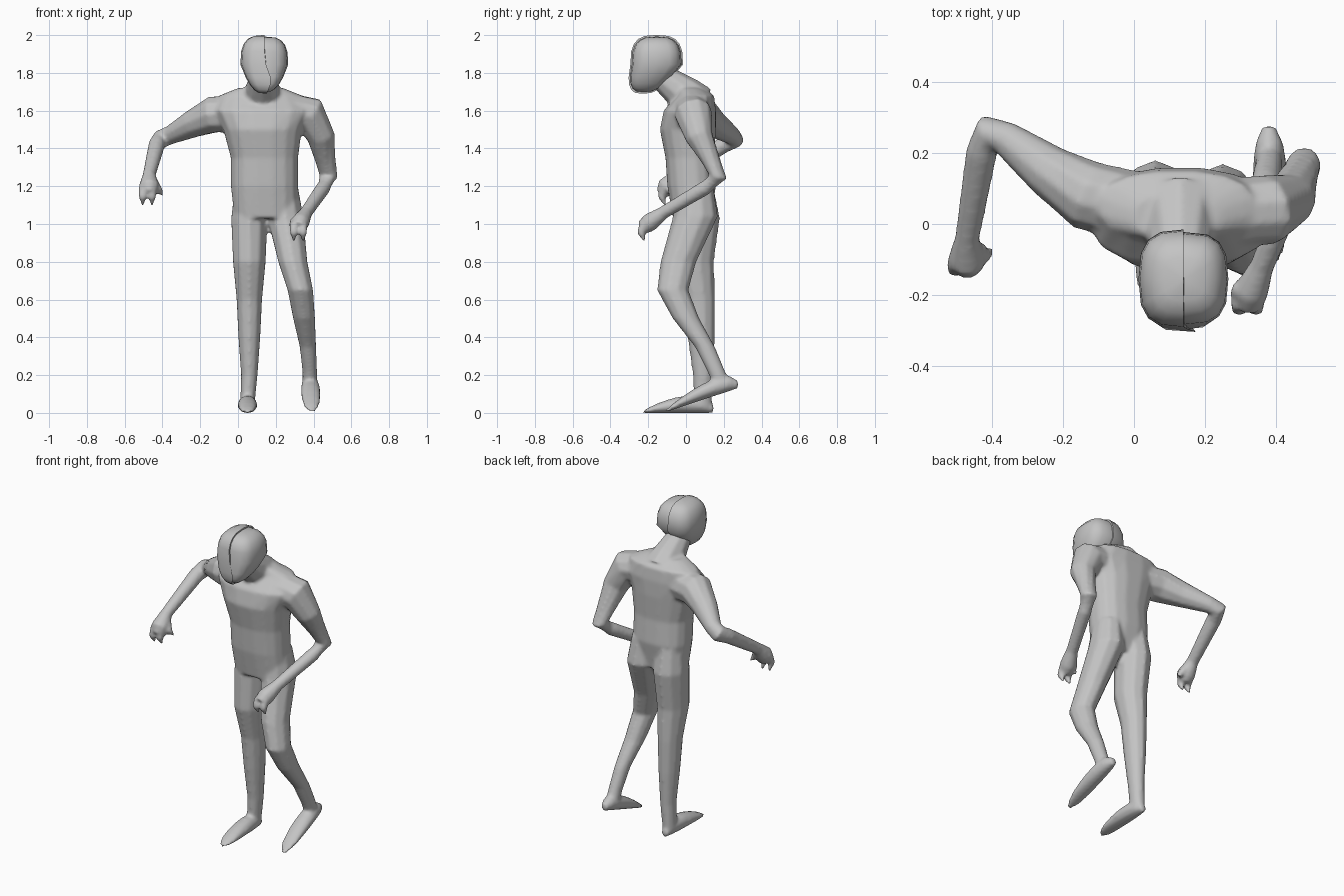
import bpy, bmesh
from math import sin, cos, pi, exp, copysign, radians
from mathutils import Vector

cube = bpy.data.objects.get("Cube")
if cube:
    bpy.data.objects.remove(cube, do_unlink=True)

# One plain grey for the whole figure
shade = 0.55
colour = (shade, shade, shade, 1)
grey = bpy.data.materials.new("plain_grey")
grey.use_nodes = True
grey.diffuse_color = colour
grey.node_tree.nodes["Principled BSDF"].inputs["Base Color"].default_value = colour

X, Y, Z = Vector((1, 0, 0)), Vector((0, 1, 0)), Vector((0, 0, 1))
body = bmesh.new()


def finish(name, bm):
    """Turn a bmesh into a smooth-shaded object."""
    bmesh.ops.recalc_face_normals(bm, faces=bm.faces)
    mesh = bpy.data.meshes.new(name)
    bm.to_mesh(mesh)
    bm.free()
    mesh.materials.append(grey)
    part = bpy.data.objects.new(name, mesh)
    bpy.context.collection.objects.link(part)
    bpy.ops.object.select_all(action="DESELECT")
    part.select_set(True)
    bpy.context.view_layer.objects.active = part
    bpy.ops.object.shade_smooth_by_angle(angle=radians(50))
    return part


def squared(value, power):
    """Push a rounded coordinate towards a box."""
    return copysign(abs(value) ** power, value)


def loft(rings, sides=10, power=1):
    """Add to the body a skin over rings (centre, side vector, up vector)."""
    loops = []
    for centre, side, up in rings:
        loop = []
        for k in range(sides):
            angle = 2 * pi * (k + 0.5) / sides
            offset = side * squared(cos(angle), power) + up * squared(sin(angle), power)
            loop.append(body.verts.new(centre + offset))
        loops.append(loop)
    for low, high in zip(loops, loops[1:]):
        for k in range(sides):
            n = (k + 1) % sides
            body.faces.new((low[k], low[n], high[n], high[k]))
    body.faces.new(loops[0])
    body.faces.new(loops[-1])


def tube(points, reference, sides=10):
    """Round limb through (x, y, z, radius), rings square to the path."""
    centres = [Vector(p[:3]) for p in points]
    rings = []
    for i, centre in enumerate(centres):
        ahead = centres[min(i + 1, len(centres) - 1)] - centre
        behind = centre - centres[max(i - 1, 0)]
        along = (ahead.normalized() + behind.normalized()).normalized()
        side = (reference - along * reference.dot(along)).normalized()
        radius = points[i][3]
        rings.append((centre, side * radius, along.cross(side) * radius))
    loft(rings, sides)


def leg(points):
    """Leg through (x, y, z, radius) with level rings, deeper than wide."""
    loft([(Vector((x, y, z)), X * r, Y * r * 1.2) for x, y, z, r in points])


def foot(heel, toe):
    """Foot on a sole line, thinning from heel to toe."""
    heel, toe = Vector(heel), Vector(toe)
    steps = 8
    rings = []
    for i in range(steps + 1):
        t = 0.01 + 0.98 * i / steps
        roundness = sin(pi * t) ** 0.3
        height = 0.06 * (1 - t) ** 0.5 * roundness
        centre = heel.lerp(toe, t) + Z * height
        rings.append((centre, X * 0.053 * roundness, Z * height))
    loft(rings)


def digit(base, tip):
    """Curled, pointed finger, bulging forward in the middle."""
    middle = (base + tip) / 2 - Y * 0.02
    tube([(*base, 0.026), (*middle, 0.023), (*tip, 0.008)], X, 8)


def hand(knuckle, inward):
    """Two thick fingers and an inner thumb around the knuckle point."""
    knuckle = Vector(knuckle)
    for i in (-1, 1):
        base = knuckle + X * 0.024 * i
        digit(base, base - Z * 0.09)
    base = knuckle + Vector((inward, 0.04, 0.02))
    digit(base, base + Vector((inward, 0, -0.06)))


def skull(grow):
    """Boxy ball whose lower half narrows and slides forward to the jaw."""
    bm = bmesh.new()
    bmesh.ops.create_uvsphere(bm, u_segments=16, v_segments=10, radius=1)
    centre = Vector((0.143, -0.155, 1.845))
    for v in bm.verts:
        x, y, z = (squared(c, 0.68) * grow for c in v.co)
        jaw = max(0, -z)
        v.co = centre + Vector((0.123 * x * (1 - 0.4 * jaw),
                                0.132 * y * (1 - 0.3 * jaw) - 0.07 * jaw,
                                0.147 * z))
    return bm


# Head with a slightly raised shell over its right half
finish("head", skull(1))
shell = skull(1.06)
seam = 0.14
bmesh.ops.bisect_plane(shell, geom=shell.verts[:] + shell.edges[:] + shell.faces[:],
                       plane_co=X * seam, plane_no=X, clear_outer=True)
for v in shell.verts:
    # The front seam swings sideways around the chin
    if abs(v.co.x - seam) < 0.001 and v.co.y < -0.15:
        v.co.x += 0.035 * exp(-((v.co.z - 1.76) / 0.07) ** 2)
bmesh.ops.holes_fill(shell, edges=[e for e in shell.edges if e.is_boundary])
finish("head_right_half", shell)

# Neck leaning forward out of broad shoulders
tube([(.13, .05, 1.63, .12), (.13, -.01, 1.69, .1), (.13, -.13, 1.78, .07)], X)

# Torso: centre, then half width and half depth, from hips to neck
torso = [(.15, .03, 1.03, .17, .1), (.14, .03, 1.2, .18, .13),
         (.14, .02, 1.35, .18, .13), (.13, .01, 1.5, .21, .15),
         (.13, .02, 1.6, .26, .14), (.12, .05, 1.68, .22, .1),
         (.12, .02, 1.72, .12, .07)]
loft([(Vector((x, y, z)), X * a, Y * b) for x, y, z, a, b in torso],
     sides=16, power=0.85)

# Legs: the right one straight, the left one bent with its heel lifted
leg([(.06, .05, 1.2, .08), (.06, .06, 1.03, .1), (.06, .04, .8, .09),
     (.06, .07, .6, .07), (.06, .08, .4, .06), (.06, .09, .2, .045), (.05, .09, .05, .04)])
leg([(.24, .05, 1.2, .08), (.25, .05, 1.04, .1), (.29, -.04, .8, .08),
     (.33, -.07, .65, .07), (.35, 0, .5, .06), (.37, .1, .35, .045),
     (.38, .16, .22, .04), (.38, .19, .15, .04)])
foot((.05, .15, 0), (.05, -.24, 0))
foot((.38, .28, .13), (.39, -.12, 0))

# Arms, running on into the palms
tube([(.25, .03, 1.6, .1), (.38, .04, 1.58, .1), (.44, .07, 1.46, .075),
      (.48, .17, 1.25, .05), (.45, .1, 1.19, .04), (.36, -.12, 1.06, .035),
      (.33, -.19, 1.01, .05), (.32, -.23, .98, .04)], X + Z)
tube([(0, .05, 1.58, .1), (-.13, .08, 1.58, .1), (-.24, .15, 1.53, .075),
      (-.36, .24, 1.47, .05), (-.41, .26, 1.45, .05), (-.43, .2, 1.42, .045),
      (-.47, -.04, 1.26, .035), (-.47, -.1, 1.2, .055), (-.47, -.12, 1.16, .04)], Z)
hand((.32, -.22, 1), -.02)
hand((-.48, -.11, 1.19), .04)

# Fuse limbs and torso into one continuous skin
skin = finish("body", body)
fuse = skin.modifiers.new("fuse", "REMESH")
fuse.mode = "VOXEL"
fuse.voxel_size = 0.01
fuse.use_smooth_shade = True
soften = skin.modifiers.new("soften", "SMOOTH")
soften.iterations = 6
